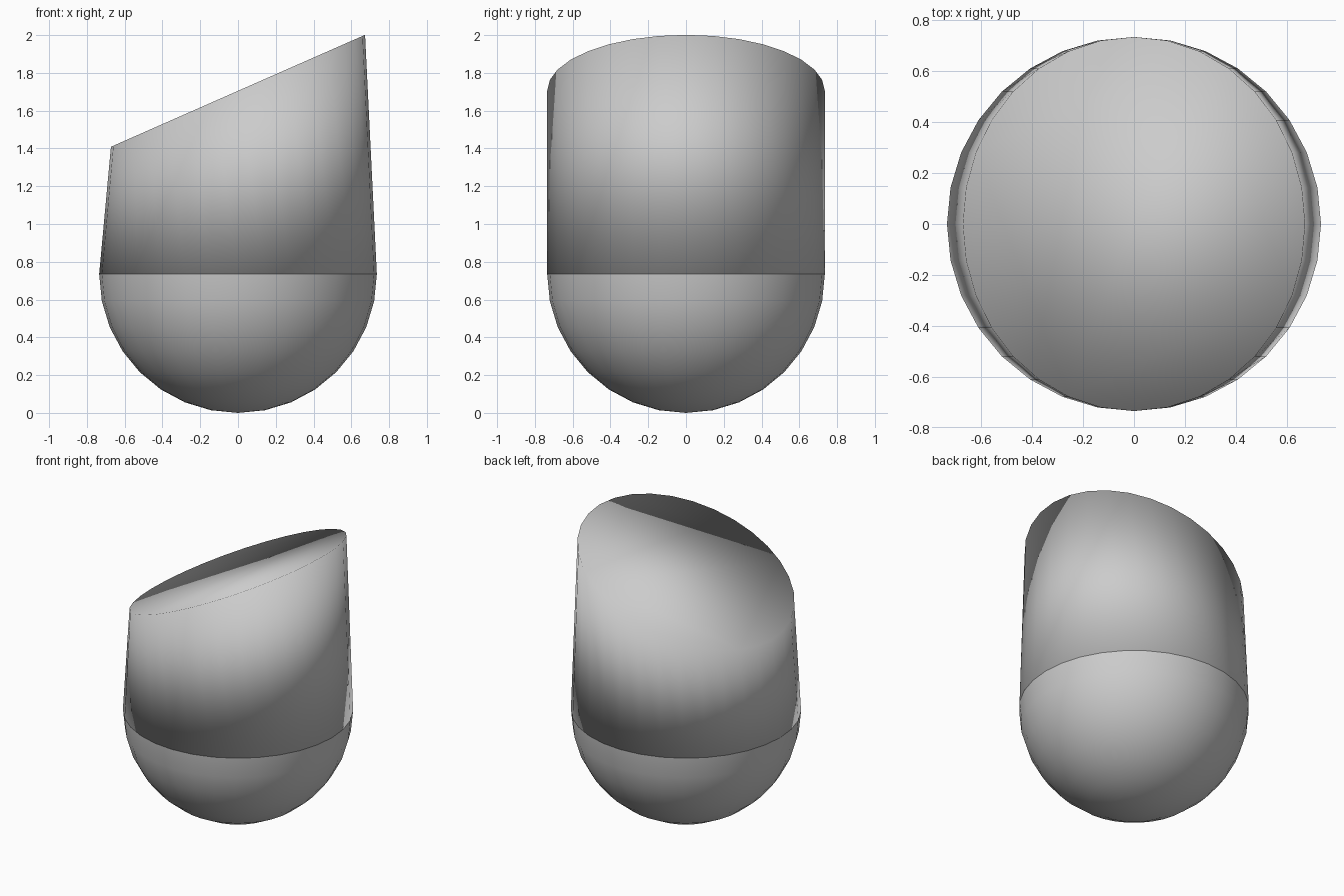
import bpy, bmesh, math
from mathutils import Matrix, Vector

if "Cube" in bpy.data.objects:
    bpy.data.objects.remove(bpy.data.objects["Cube"])

R = 0.735           # radius of dome and both body rims
SEGS = 32
TOP_Z = 1.705       # centre height of the slanted top
TILT = math.atan2(0.295, 0.67)


def finish(name, bm):
    bmesh.ops.recalc_face_normals(bm, faces=bm.faces)
    mesh = bpy.data.meshes.new(name)
    bm.to_mesh(mesh)
    bm.free()
    mesh.shade_smooth()
    obj = bpy.data.objects.new(name, mesh)
    bpy.context.collection.objects.link(obj)
    return obj


# Rounded base: lower half of a sphere
bm = bmesh.new()
bmesh.ops.create_uvsphere(bm, u_segments=SEGS, v_segments=16, radius=R)
bmesh.ops.delete(bm, geom=[v for v in bm.verts if v.co.z > 0.01], context='VERTS')
bmesh.ops.translate(bm, verts=bm.verts, vec=(0, 0, R))
finish("rounded_base", bm)

# Upper body: capped cylinder whose top disc is tilted up towards +x
bm = bmesh.new()
bmesh.ops.create_cone(bm, cap_ends=True, segments=SEGS, radius1=R, radius2=R, depth=2)
tilt = Matrix.Rotation(-TILT, 4, 'Y')
for v in bm.verts:
    rim = Vector((v.co.x, v.co.y, 0))
    if v.co.z > 0:
        v.co = tilt @ rim + Vector((0, 0, TOP_Z))
    else:
        v.co = rim + Vector((0, 0, R))
finish("slanted_body", bm)
